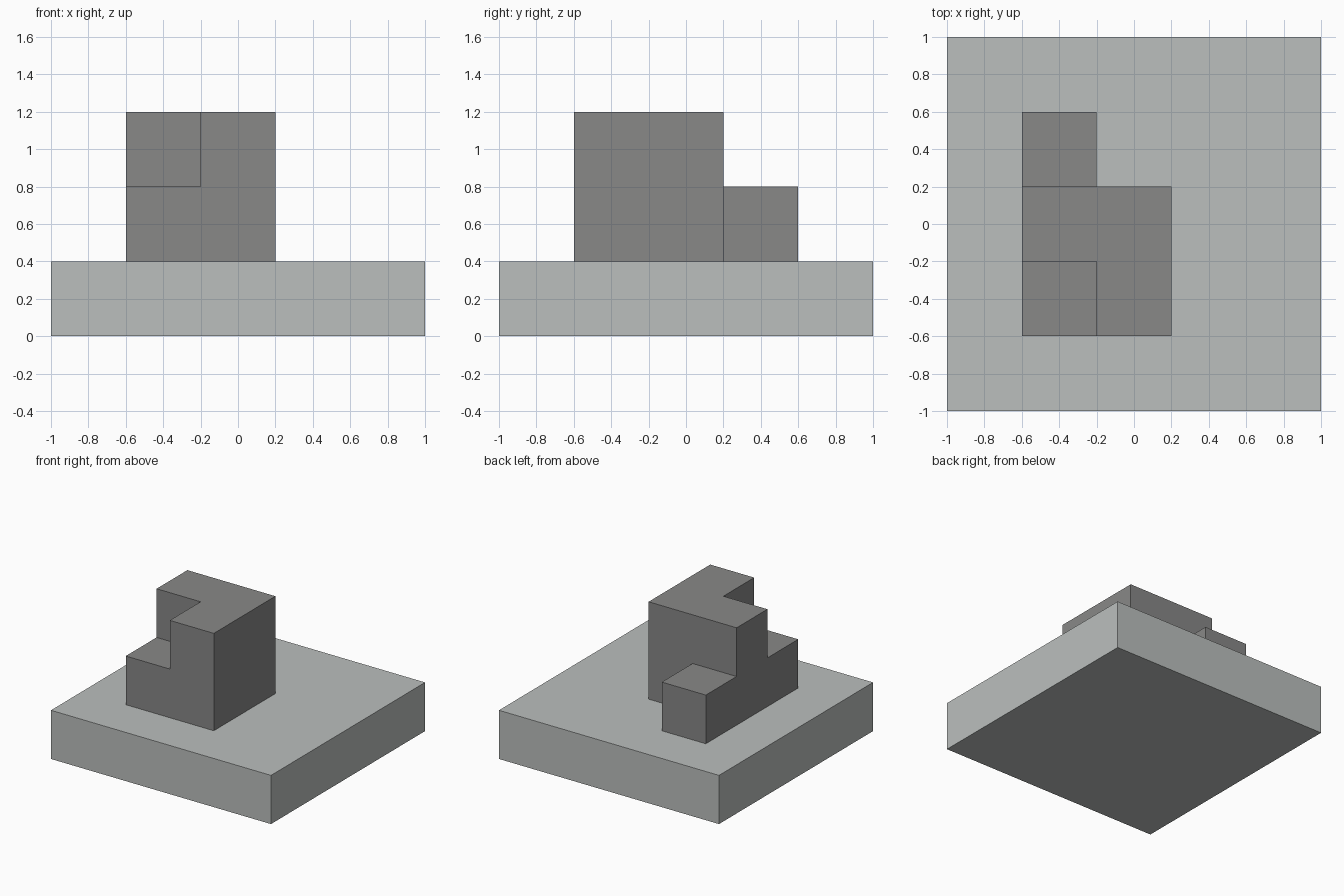
import bpy
import bmesh
from itertools import product
from mathutils import Matrix, Vector

UNIT = 0.4  # edge of one block cell

if "Cube" in bpy.data.objects:
    bpy.data.objects.remove(bpy.data.objects["Cube"], do_unlink=True)


def make_material(name, rgb):
    mat = bpy.data.materials.new(name)
    mat.use_nodes = True
    mat.diffuse_color = (*rgb, 1)
    mat.node_tree.nodes["Principled BSDF"].inputs["Base Color"].default_value = (*rgb, 1)
    return mat


def add_object(name, bm, mat):
    mesh = bpy.data.meshes.new(name)
    bm.to_mesh(mesh)
    bm.free()
    mesh.materials.append(mat)
    obj = bpy.data.objects.new(name, mesh)
    bpy.context.collection.objects.link(obj)
    return obj


def build_cells(cells, origin):
    """Join unit cells into one closed solid without inner walls or seams."""
    bm = bmesh.new()
    for cell in cells:
        centre = origin + (Vector(cell) + Vector((0.5, 0.5, 0.5))) * UNIT
        verts = bmesh.ops.create_cube(bm, size=UNIT, matrix=Matrix.Translation(centre))["verts"]
        inner = []
        for face in {f for v in verts for f in v.link_faces}:
            face.normal_update()
            neighbour = tuple(c + round(n) for c, n in zip(cell, face.normal))
            if neighbour in cells:
                inner.append(face)
        bmesh.ops.delete(bm, geom=inner, context='FACES')
    bmesh.ops.remove_doubles(bm, verts=bm.verts[:], dist=0.001)
    bmesh.ops.dissolve_limit(bm, angle_limit=0.01, verts=bm.verts[:], edges=bm.edges[:])
    bmesh.ops.recalc_face_normals(bm, faces=bm.faces[:])
    return bm


light_grey = make_material("light grey", (0.497, 0.521, 0.512))
dark_grey = make_material("dark grey", (0.246, 0.246, 0.243))

# Square base slab
bm = bmesh.new()
bmesh.ops.create_cube(bm, size=1, matrix=Matrix.Translation((0, 0, UNIT / 2))
                      @ Matrix.Diagonal((2, 2, UNIT, 1)))
add_object("base_slab", bm, light_grey)

# Stepped block: a two-cell cube, front right top corner notched, low step behind
cells = set(product(range(2), repeat=3))
cells.remove((0, 0, 1))
cells.add((0, 2, 0))
add_object("stepped_block", build_cells(cells, Vector((-0.6, -0.6, UNIT))), dark_grey)
